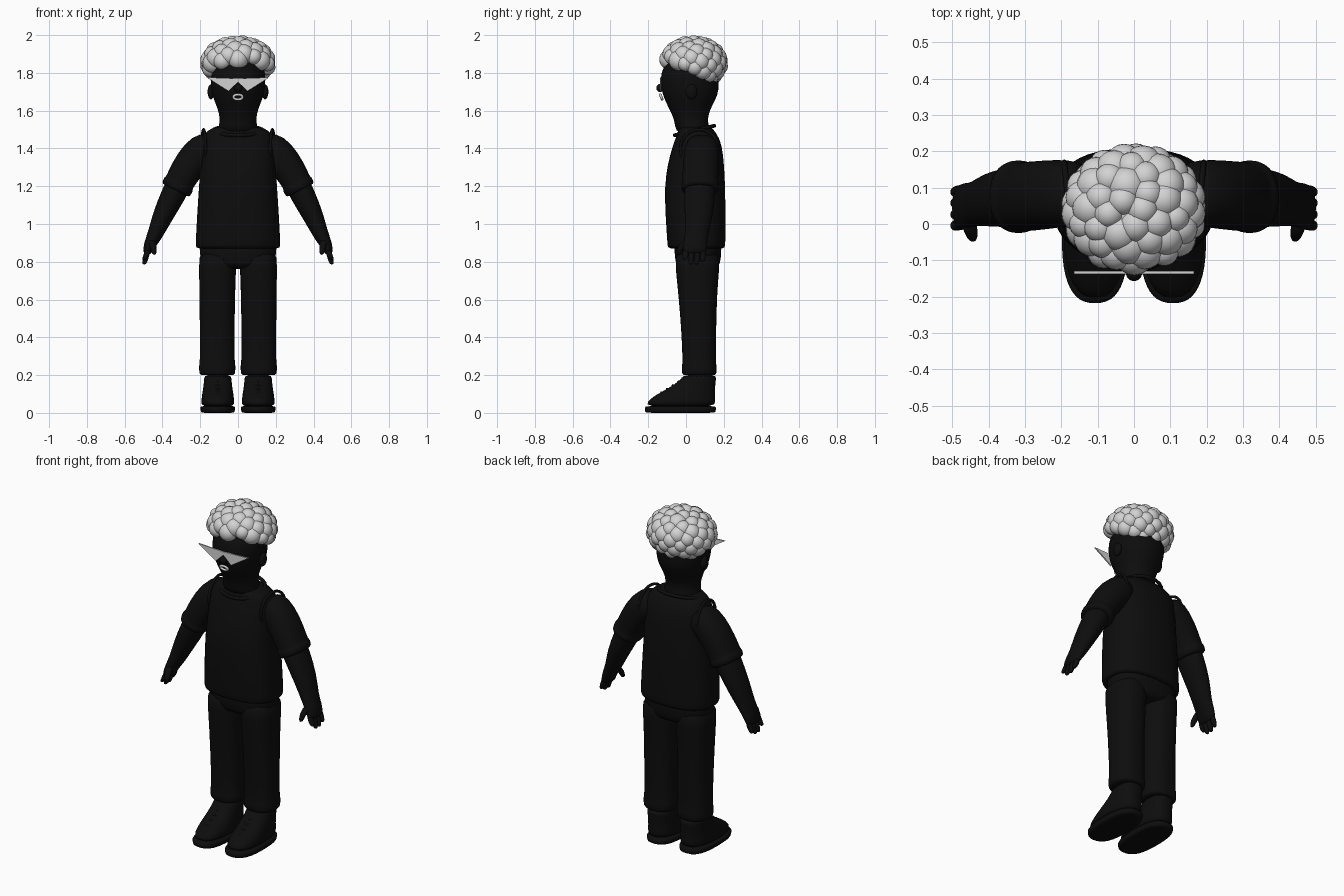
import bpy, bmesh, math, random
from mathutils import Vector

cube = bpy.data.objects.get("Cube")
if cube:
    bpy.data.objects.remove(cube, do_unlink=True)
random.seed(4)


def material(name, value):
    m = bpy.data.materials.new(name)
    m.use_nodes = True
    colour = (value, value, value, 1)
    m.diffuse_color = colour
    bsdf = m.node_tree.nodes["Principled BSDF"]
    bsdf.inputs["Base Color"].default_value = colour
    bsdf.inputs["Roughness"].default_value = 0.8
    return m


BLACK = material("black", 0.004)
WHITE = material("soft white", 0.65)


def finish(name, bm, mat, subsurf=0, smooth=True):
    bmesh.ops.recalc_face_normals(bm, faces=bm.faces[:])
    mesh = bpy.data.meshes.new(name)
    bm.to_mesh(mesh)
    bm.free()
    for p in mesh.polygons:
        p.use_smooth = smooth
    mesh.materials.append(mat)
    ob = bpy.data.objects.new(name, mesh)
    bpy.context.collection.objects.link(ob)
    if subsurf:
        ob.modifiers.new("Subdivision", "SUBSURF").levels = subsurf
        ob.modifiers["Subdivision"].render_levels = subsurf
    return ob


def loft(name, rows, power=2.0, side=1, follow=False, mat=BLACK, n=24):
    """Rows are x, y, z, width radius, depth radius; follow tilts rings along the path."""
    bm = bmesh.new()
    rings = []
    for i, (x, y, z, rx, ry) in enumerate(rows):
        u = Vector((1, 0, 0))
        if follow:
            a = Vector(rows[max(i - 1, 0)][:3])
            b = Vector(rows[min(i + 1, len(rows) - 1)][:3])
            u = (b - a).cross(Vector((0, 1, 0))).normalized()
        ring = []
        for k in range(n):
            t = 2 * math.pi * k / n
            c, s = math.cos(t), math.sin(t)
            c = math.copysign(abs(c) ** (2 / power), c)
            s = math.copysign(abs(s) ** (2 / power), s)
            p = Vector((x, y, z)) + u * rx * c + Vector((0, ry * s, 0))
            ring.append(bm.verts.new((p.x * side, p.y, p.z)))
        rings.append(ring)
    for a, b in zip(rings, rings[1:]):
        for k in range(n):
            bm.faces.new((a[k], a[(k + 1) % n], b[(k + 1) % n], b[k]))
    bm.faces.new(rings[0])
    bm.faces.new(rings[-1])
    return finish(name, bm, mat, 1)


def ball(name, centre, radii, mat=BLACK):
    bm = bmesh.new()
    bmesh.ops.create_uvsphere(bm, u_segments=20, v_segments=12, radius=1)
    for v in bm.verts:
        v.co = Vector([c + r * q for c, r, q in zip(centre, radii, v.co)])
    return finish(name, bm, mat)


def tube(name, points, radius, mat=BLACK, cyclic=False):
    cu = bpy.data.curves.new(name, "CURVE")
    cu.dimensions = "3D"
    cu.bevel_depth = radius
    cu.bevel_resolution = 2
    cu.use_fill_caps = True
    sp = cu.splines.new("POLY")
    sp.points.add(len(points) - 1)
    for p, q in zip(sp.points, points):
        p.co = (*q, 1)
    sp.use_cyclic_u = cyclic
    sp.use_smooth = True
    cu.materials.append(mat)
    ob = bpy.data.objects.new(name, cu)
    bpy.context.collection.objects.link(ob)


def oval(centre, rx, ry, rz, n=24):
    turns = [2 * math.pi * k / n for k in range(n)]
    return [(centre[0] + rx * math.cos(t), centre[1] + ry * math.sin(t),
             centre[2] + rz * math.sin(t)) for t in turns]


# Shirt body, hips and collar
loft("shirt", [(0, .055, .87, .2, .13), (0, .055, .872, .226, .153), (0, .055, .9, .226, .155),
               (0, .05, 1.05, .218, .16), (0, .047, 1.2, .208, .162), (0, .052, 1.32, .2, .15),
               (0, .06, 1.41, .198, .132), (0, .06, 1.46, .188, .114), (0, .055, 1.495, .165, .095),
               (0, .045, 1.52, .115, .085)], 2.5)
loft("hips", [(0, .063, .76, .15, .1), (0, .063, .79, .195, .12), (0, .063, .86, .208, .126),
              (0, .063, .95, .2, .125)], 2.5)
tube("collar", oval((0, .045, 1.495), .13, .105, .025), .01, cyclic=True)

# Head and neck
loft("head", [(0, .045, 1.47, .12, .09), (0, .03, 1.52, .1, .09), (0, .025, 1.56, .096, .09),
              (0, .02, 1.61, .108, .11), (0, .022, 1.66, .13, .137), (0, .022, 1.71, .144, .154),
              (0, .018, 1.77, .148, .155), (0, .02, 1.83, .14, .145), (0, .03, 1.88, .11, .11),
              (0, .03, 1.91, .06, .06)], 2.1)
ball("nose", (0, -.137, 1.72), (.022, .02, .022))

# Hair: a cap covered in round curls, longer towards the nape
ball("hair_cap", (0, .045, 1.868), (.16, .145, .105), WHITE)
COUNT = 80
for i in range(COUNT):
    h = 1 - 1.75 * (i + .5) / COUNT
    a = i * math.pi * (3 - math.sqrt(5))
    w = math.sqrt(1 - h * h)
    r = random.uniform(.04, .056)
    c = Vector(((.202 - r) * w * math.cos(a), .04 + (.184 - r) * w * math.sin(a),
                1.853 + (.147 - r) * h))
    hairline = 1.865 - .45 * (c.y + .1)
    hairline = max(hairline, 1.735) if c.y < .12 else 1.725
    if c.z > hairline:
        ball("hair_curl", c, (r, r, r), WHITE)

# Pointed visor glasses
bm = bmesh.new()
outline = [(-.165, 1.776), (-.05, 1.703), (0, 1.752), (.05, 1.703), (.165, 1.776), (0, 1.77)]
for half in (outline[:3] + outline[5:], outline[2:]):
    face = bm.faces.new([bm.verts.new((x, -.138, z)) for x, z in half])
    ext = bmesh.ops.extrude_face_region(bm, geom=[face])["geom"]
    for v in ext:
        if isinstance(v, bmesh.types.BMVert):
            v.co.y += .008
finish("glasses", bm, WHITE, smooth=False)

# Mouth
tube("lips", oval((0, -.131, 1.672), .024, -.005, .013), .007, WHITE, True)

for side, label in ((1, "left"), (-1, "right")):
    ball(label + "_ear", (side * .143, .03, 1.7), (.018, .03, .04))

    # Arm and rolled sleeve
    loft(label + "_sleeve", [(.13, .085, 1.42, .075, .085), (.19, .085, 1.395, .09, .093),
                             (.25, .08, 1.325, .088, .096), (.3, .075, 1.24, .08, .096),
                             (.312, .075, 1.215, .078, .096), (.313, .075, 1.213, .086, .102),
                             (.33, .075, 1.18, .083, .1), (.331, .075, 1.178, .07, .085)],
         2.2, side, True)
    tube(label + "_armhole", [(side * (.182 + .01 * math.cos(t)), .07 + .1 * math.cos(t),
                               1.4 + .1 * math.sin(t)) for t in
                              [2 * math.pi * k / 24 for k in range(24)]], .008, cyclic=True)
    loft(label + "_arm", [(.28, .075, 1.28, .07, .085), (.345, .073, 1.15, .066, .083),
                          (.4, .068, 1.04, .055, .075), (.44, .055, .94, .04, .06),
                          (.463, .05, .9, .034, .064), (.478, .045, .86, .026, .064),
                          (.483, .045, .84, .018, .058)], 2, side, True)
    for k, tip in enumerate((.81, .785, .785, .8)):
        y = -.002 + .031 * k
        loft(label + "_finger", [(.475, y, .87, .017, .017), (.486, y, .83, .016, .016),
                                 (.494, y - .003, tip + .012, .014, .015),
                                 (.497, y - .003, tip, .008, .009)], 2, side, n=12)
    loft(label + "_thumb", [(.458, .015, .92, .022, .025), (.45, -.015, .89, .02, .022),
                            (.445, -.033, .86, .016, .017), (.443, -.04, .835, .009, .01)],
         2, side, n=12)

    # Trouser leg with turned cuff
    loft(label + "_leg", [(.11, .07, .2, .085, .085), (.11, .07, .202, .096, .092),
                          (.11, .07, .255, .098, .093), (.11, .07, .262, .092, .088),
                          (.11, .068, .42, .093, .092), (.11, .062, .62, .094, .102),
                          (.108, .06, .78, .1, .118), (.108, .062, .87, .098, .122)], 2.4, side)

    # Shoe: sole, upper, opening and laces
    loft(label + "_sole", [(.107, -.03, 0, .082, .18), (.107, -.03, .002, .09, .188),
                           (.107, -.03, .03, .094, .191), (.107, -.03, .038, .09, .187)],
         2.6, side)
    loft(label + "_shoe", [(.107, -.03, .03, .088, .185), (.107, -.026, .06, .088, .182),
                           (.107, -.004, .095, .084, .158), (.107, .03, .13, .078, .124),
                           (.107, .058, .165, .074, .1), (.107, .07, .19, .072, .09),
                           (.107, .072, .2, .066, .082)], 2.4, side)
    loft(label + "_ankle", [(.107, .075, .15, .06, .07), (.107, .075, .24, .06, .07)], 2, side)
    for k in range(4):
        y, z = -.13 + .03 * k, .107 + .019 * k
        tube(label + "_lace", [(side * (.107 + dx), y + .012 * (dx != 0), z - .008 * (dx != 0))
                               for dx in (-.04, 0, .04)], .007)
